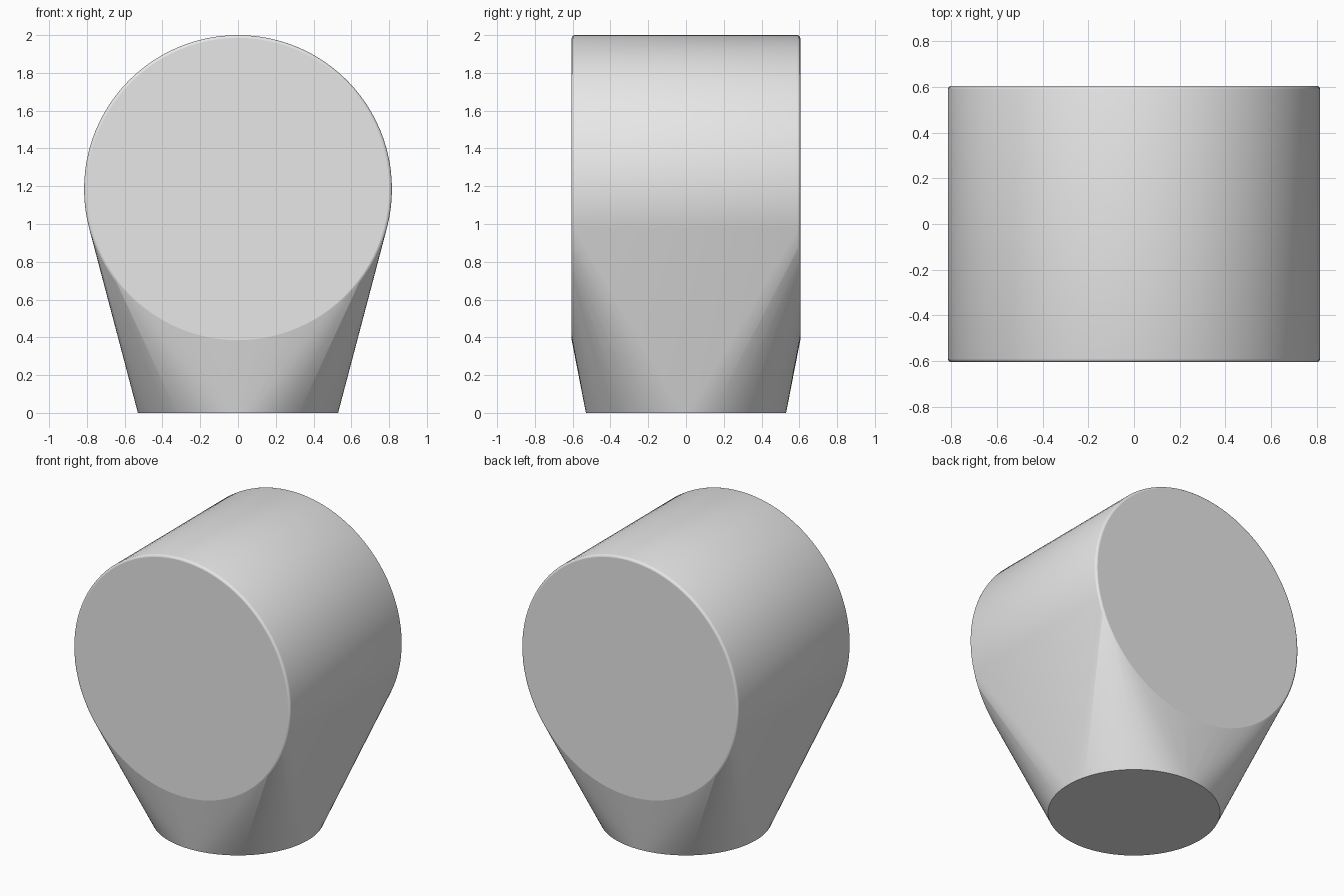
import bpy, bmesh
from math import sin, cos, pi, radians

cube = bpy.data.objects.get("Cube")
if cube:
    bpy.data.objects.remove(cube, do_unlink=True)

SEGMENTS = 96
RADIUS, HALF_DEPTH, BEVEL = 0.815, 0.605, 0.015
CENTRE_Z = 2 - RADIUS
BASE_RADIUS = 0.53

grey = bpy.data.materials.new("plain grey")
grey.use_nodes = True
colour = (0.8, 0.8, 0.8, 1)
grey.diffuse_color = colour
grey.node_tree.nodes["Principled BSDF"].inputs["Base Color"].default_value = colour

bm = bmesh.new()


def ring(radius, place):
    for i in range(SEGMENTS):
        a = 2 * pi * i / SEGMENTS
        bm.verts.new(place(radius * cos(a), radius * sin(a)))


# Round foot on the ground
ring(BASE_RADIUS, lambda u, v: (u, v, 0))

# Horizontal drum with softly rounded rims
for side in (-1, 1):
    for step in range(4):
        t = step / 3 * pi / 2
        y = side * (HALF_DEPTH - BEVEL + BEVEL * sin(t))
        ring(RADIUS - BEVEL + BEVEL * cos(t),
             lambda u, v: (u, y, CENTRE_Z + v))

# Tight skin that blends the drum into the foot
hull = bmesh.ops.convex_hull(bm, input=bm.verts[:])
loose = [v for v in bm.verts if not v.link_faces]
bmesh.ops.delete(bm, geom=loose, context='VERTS')
bmesh.ops.dissolve_limit(bm, angle_limit=radians(0.2),
                         verts=bm.verts[:], edges=bm.edges[:])
bmesh.ops.recalc_face_normals(bm, faces=bm.faces[:])

# Smooth sides, with crisp edges around the flat discs and the foot
for face in bm.faces:
    face.smooth = True
for face in bm.faces:
    if abs(face.normal.y) > 0.9999 or face.normal.z < -0.9999:
        face.smooth = False
        for edge in face.edges:
            edge.smooth = False

mesh = bpy.data.meshes.new("drum_on_tapered_foot")
bm.to_mesh(mesh)
bm.free()
mesh.materials.append(grey)
body = bpy.data.objects.new("drum_on_tapered_foot", mesh)
bpy.context.collection.objects.link(body)
